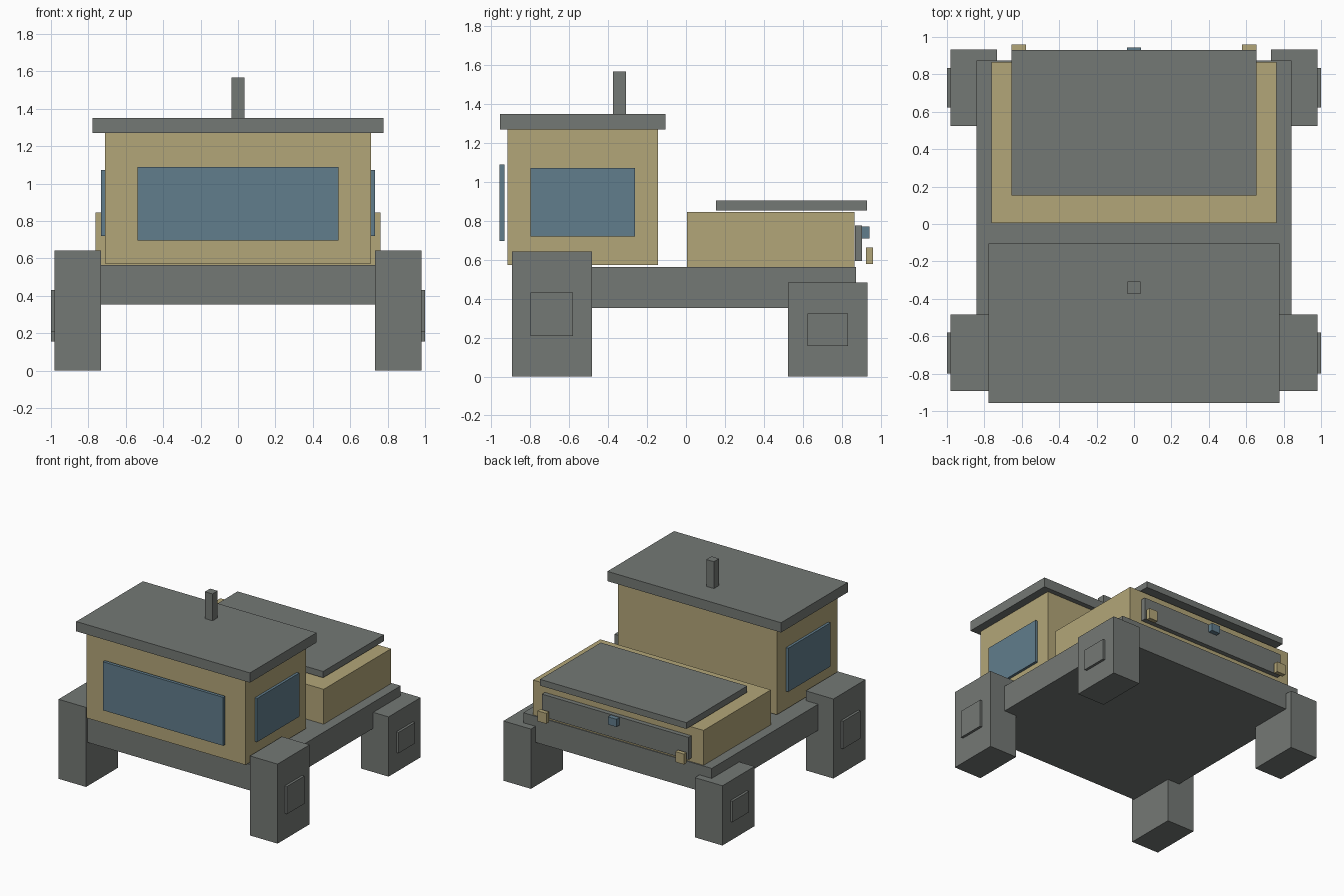
import bpy
import bmesh

cube = bpy.data.objects.get("Cube")
if cube:
    bpy.data.objects.remove(cube, do_unlink=True)


def make_material(name, rgb):
    mat = bpy.data.materials.new(name)
    mat.use_nodes = True
    colour = (*rgb, 1.0)
    mat.diffuse_color = colour
    mat.node_tree.nodes["Principled BSDF"].inputs["Base Color"].default_value = colour
    return mat


GREY = make_material("slate_grey", (0.175, 0.19, 0.178))
TAN = make_material("sand_tan", (0.45, 0.38, 0.19))
BLUE = make_material("glass_blue", (0.12, 0.205, 0.265))


def box(name, mat, x, y, z):
    """Block spanning the given (low, high) ranges."""
    ranges = (x, y, z)
    bm = bmesh.new()
    bmesh.ops.create_cube(bm, size=1.0)
    for v in bm.verts:
        v.co = [lo + (c + 0.5) * (hi - lo) for c, (lo, hi) in zip(v.co, ranges)]
    mesh = bpy.data.meshes.new(name)
    bm.to_mesh(mesh)
    bm.free()
    mesh.materials.append(mat)
    obj = bpy.data.objects.new(name, mesh)
    bpy.context.collection.objects.link(obj)
    return obj


def centred(name, mat, half_width, y, z):
    return box(name, mat, (-half_width, half_width), y, z)


def pair(name, mat, x, y, z):
    """Left block and its mirrored right twin."""
    box("left_" + name, mat, x, y, z)
    box("right_" + name, mat, (-x[1], -x[0]), y, z)


# Chassis slab
centred("chassis", GREY, 0.843, (-0.875, 0.875), (0.353, 0.564))

# Cabin with roof, exhaust stack and windows
centred("cabin", TAN, 0.711, (-0.918, -0.145), (0.573, 1.271))
centred("roof", GREY, 0.777, (-0.957, -0.105), (1.271, 1.35))
centred("stack", GREY, 0.034, (-0.374, -0.308), (1.35, 1.567))
centred("windshield", BLUE, 0.538, (-0.958, -0.932), (0.697, 1.089))
pair("side_window", BLUE, (0.709, 0.732), (-0.8, -0.262), (0.719, 1.072))

# Rear body with raised lid
centred("rear_body", TAN, 0.763, (0.005, 0.865), (0.562, 0.846))
centred("rear_lid", GREY, 0.655, (0.153, 0.93), (0.854, 0.905))

# Tail panel, emblem block and lamps
centred("tail_panel", GREY, 0.655, (0.868, 0.905), (0.595, 0.776))
centred("tail_block", BLUE, 0.038, (0.905, 0.943), (0.71, 0.772))
pair("tail_lamp", TAN, (0.577, 0.655), (0.926, 0.961), (0.578, 0.662))

# Square wheels and hubs
pair("front_wheel", GREY, (0.733, 0.98), (-0.894, -0.484), (0.0, 0.643))
pair("front_hub", GREY, (0.97, 1.0), (-0.8, -0.58), (0.208, 0.432))
pair("rear_wheel", GREY, (0.733, 0.98), (0.524, 0.934), (0.0, 0.483))
pair("rear_hub", GREY, (0.97, 1.0), (0.624, 0.834), (0.156, 0.325))
